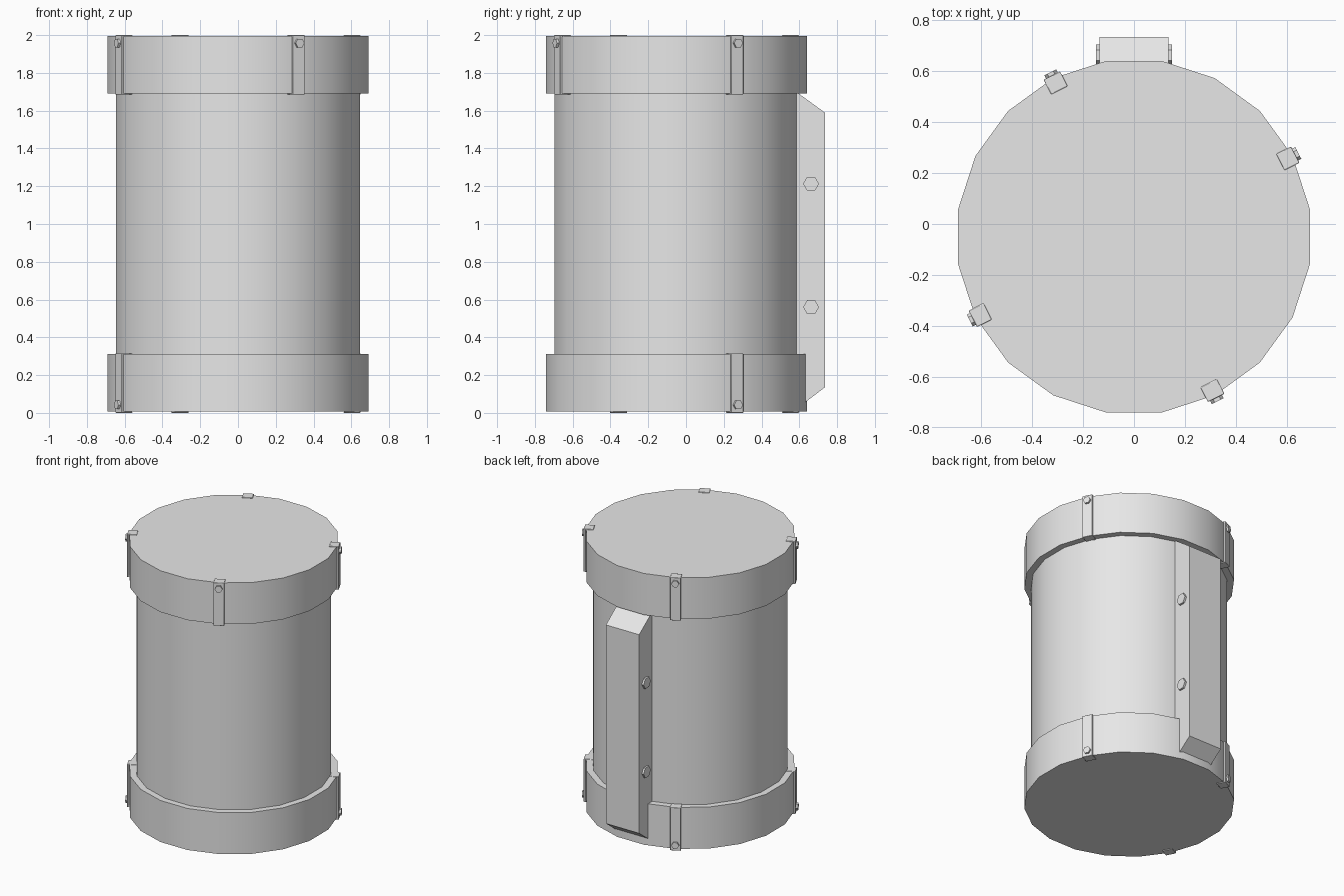
import bpy, bmesh, math
from mathutils import Matrix, Vector

cube = bpy.data.objects.get("Cube")
if cube:
    bpy.data.objects.remove(cube)

steel = bpy.data.materials.new("plain grey")
steel.use_nodes = True
GREY = (0.8, 0.8, 0.8, 1)
steel.diffuse_color = GREY
steel.node_tree.nodes["Principled BSDF"].inputs["Base Color"].default_value = GREY

SIDES = 20
CENTRE_Y = -0.05


def finish(bm, name, angle=30, bevel=0):
    """Turn a bmesh into a shaded object."""
    bmesh.ops.recalc_face_normals(bm, faces=bm.faces)
    mesh = bpy.data.meshes.new(name)
    bm.to_mesh(mesh)
    bm.free()
    mesh.materials.append(steel)
    obj = bpy.data.objects.new(name, mesh)
    bpy.context.collection.objects.link(obj)
    bpy.ops.object.select_all(action='DESELECT')
    obj.select_set(True)
    bpy.context.view_layer.objects.active = obj
    if bevel:
        mod = obj.modifiers.new("soft edges", 'BEVEL')
        mod.width = bevel
        mod.segments = 2
    if angle:
        bpy.ops.object.shade_smooth_by_angle(angle=math.radians(angle))
    return obj


def drum(name, apothem, z0, z1):
    """Upright twenty-sided cylinder with flats facing the axes."""
    bm = bmesh.new()
    r = apothem / math.cos(math.pi / SIDES)
    place = Matrix.Translation((0, CENTRE_Y, (z0 + z1) / 2)) @ Matrix.Rotation(math.pi / SIDES, 4, 'Z')
    bmesh.ops.create_cone(bm, cap_ends=True, segments=SIDES, radius1=r, radius2=r,
                          depth=z1 - z0, matrix=place)
    return finish(bm, name)


def bolt(name, place, radius, depth):
    """Six-sided head whose axis is the local x of the given matrix."""
    bm = bmesh.new()
    bmesh.ops.create_cone(bm, cap_ends=True, segments=6, radius1=radius, radius2=radius, depth=depth,
                          matrix=place @ Matrix.Rotation(math.pi / 2, 4, 'Y'))
    return finish(bm, name, 0)


def prism(name, points, width, place, bevel=0):
    """Side profile in local x and z, extruded along local y."""
    bm = bmesh.new()
    face = bm.faces.new([bm.verts.new((x, -width / 2, z)) for x, z in points])
    extra = bmesh.ops.extrude_face_region(bm, geom=[face])["geom"]
    bmesh.ops.translate(bm, vec=Vector((0, width, 0)),
                        verts=[g for g in extra if isinstance(g, bmesh.types.BMVert)])
    bm.transform(place)
    return finish(bm, name, 60 if bevel else 0, bevel)


# Body and end caps
drum("drum_body", 0.645, 0.25, 1.75)
drum("bottom_cap", 0.69, 0.008, 0.312)
drum("top_cap", 0.69, 1.692, 1.995)

# Hooked straps gripping the caps, each with a bolt near the end
HOOK = [(0.645, 2.0), (0.71, 2.0), (0.71, 1.685), (0.645, 1.685),
        (0.645, 1.692), (0.697, 1.692), (0.697, 1.993), (0.645, 1.993)]
for end in ("top", "bottom"):
    for i in range(4):
        if end == "bottom" and i == 3:
            continue  # the lower front strap is missing
        place = Matrix.Translation((0, CENTRE_Y, 0)) @ Matrix.Rotation(math.radians(27 + 90 * i), 4, 'Z')
        flip = (lambda z: z) if end == "top" else (lambda z: 2 - z)
        prism(f"{end}_strap_{i + 1}", [(r, flip(z)) for r, z in HOOK], 0.072, place, 0.003)
        bolt(f"{end}_strap_bolt_{i + 1}",
             place @ Matrix.Translation((0.713, 0, flip(1.958))), 0.026, 0.022)

# Housing on the back, with tapered ends
turn = Matrix.Rotation(math.pi / 2, 4, 'Z')
prism("back_housing", [(0.57, 1.71), (0.735, 1.59), (0.735, 0.135), (0.57, 0.01)], 0.27, turn)

# Housing bolts on both sides
for side, name in ((1, "left"), (-1, "right")):
    for z, level in ((1.213, "upper"), (0.56, "lower")):
        bolt(f"{name}_{level}_housing_bolt", Matrix.Translation((side * 0.138, 0.662, z)), 0.042, 0.022)
